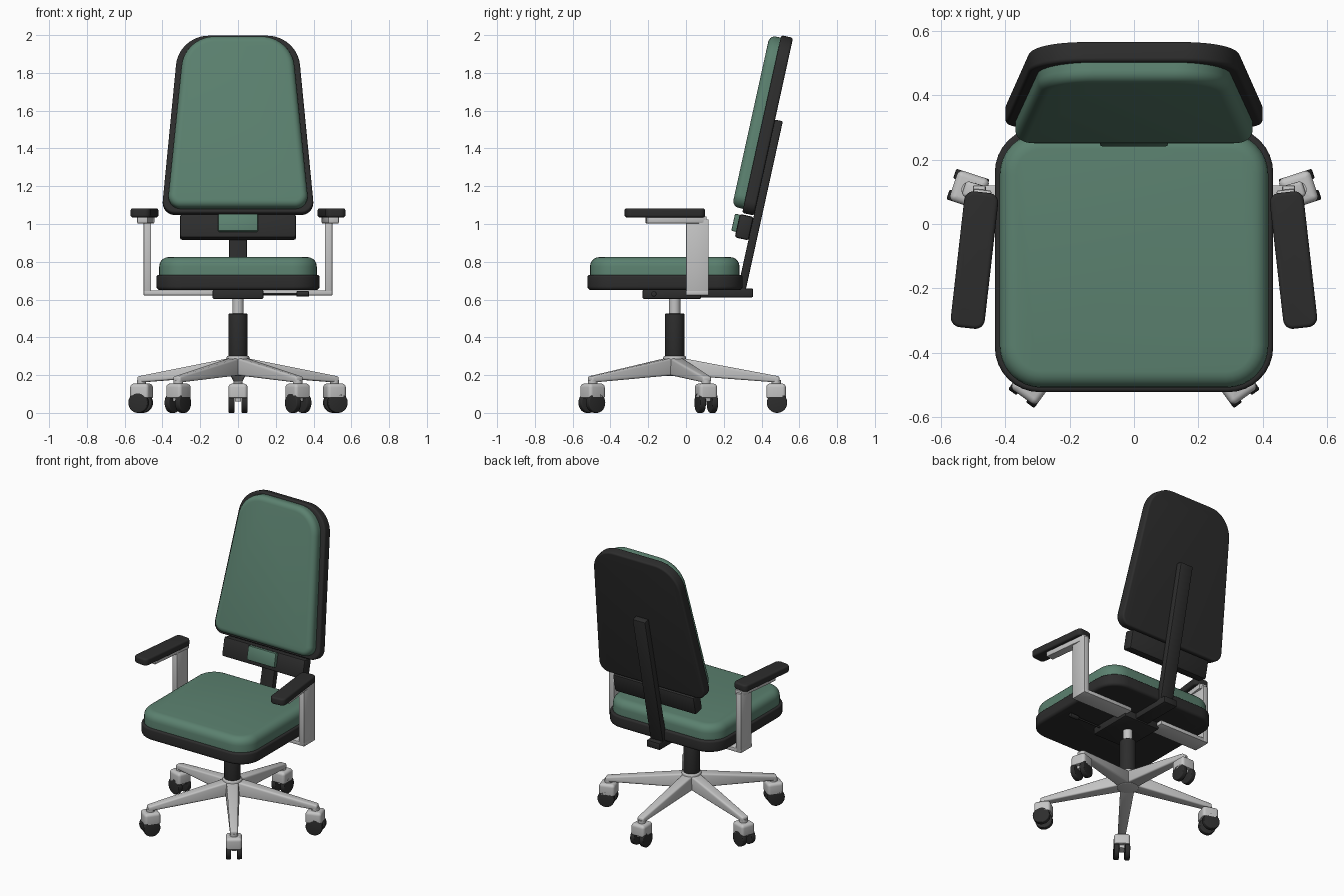
import bpy, bmesh, math
from mathutils import Matrix, Vector

if "Cube" in bpy.data.objects:
    bpy.data.objects.remove(bpy.data.objects["Cube"])


def material(name, rgb):
    m = bpy.data.materials.new(name)
    m.diffuse_color = (*rgb, 1)
    m.use_nodes = True
    m.node_tree.nodes["Principled BSDF"].inputs["Base Color"].default_value = m.diffuse_color
    return m


GREEN = material("green_fabric", (0.105, 0.22, 0.16))
BLACK = material("black_plastic", (0.026, 0.026, 0.026))
METAL = material("light_metal", (0.55, 0.55, 0.55))


def finish(name, bm, mat, matrix=Matrix()):
    bmesh.ops.recalc_face_normals(bm, faces=bm.faces)
    me = bpy.data.meshes.new(name)
    bm.to_mesh(me)
    bm.free()
    me.shade_smooth()
    me.set_sharp_from_angle(angle=math.radians(35))
    me.materials.append(mat)
    ob = bpy.data.objects.new(name, me)
    ob.matrix_world = matrix
    bpy.context.collection.objects.link(ob)
    return ob


def rounded(corners, steps=8):
    """Outline from (x, y, radius) corners, counter-clockwise."""
    pts = []
    n = len(corners)
    for i, (x, y, r) in enumerate(corners):
        p = Vector((x, y))
        a = (Vector(corners[i - 1][:2]) - p).normalized()
        b = (Vector(corners[(i + 1) % n][:2]) - p).normalized()
        half = a.angle(b) / 2
        c = p + (a + b).normalized() * r / math.sin(half)
        start = p + a * r / math.tan(half) - c
        turn = math.pi - 2 * half
        for k in range(steps + 1):
            t = turn * k / steps
            pts.append((c.x + start.x * math.cos(t) - start.y * math.sin(t),
                        c.y + start.x * math.sin(t) + start.y * math.cos(t)))
    return pts


def rect(x0, x1, y0, y1, r):
    return [(x0, y0, r), (x1, y0, r), (x1, y1, r), (x0, y1, r)]


def slab(name, corners, z0, z1, mat, top=0.0, bottom=0.0, matrix=Matrix(), steps=8):
    """Extruded rounded outline with rounded top and bottom rims."""
    bm = bmesh.new()
    f = bm.faces.new([bm.verts.new((x, y, z0)) for x, y in rounded(corners, steps)])
    ext = bmesh.ops.extrude_face_region(bm, geom=[f])["geom"]
    bmesh.ops.translate(bm, verts=[v for v in ext if isinstance(v, bmesh.types.BMVert)],
                        vec=(0, 0, z1 - z0))
    for z, w in ((z1, top), (z0, bottom)):
        if w:
            rim = [e for e in bm.edges if all(abs(v.co.z - z) < 1e-5 for v in e.verts)]
            bmesh.ops.bevel(bm, geom=rim, offset=w, segments=5, profile=0.5, affect="EDGES")
    return finish(name, bm, mat, matrix)


def box(name, xs, ys, zs, mat, bevel=0.005, matrix=Matrix()):
    bm = bmesh.new()
    bmesh.ops.create_cube(bm, size=1)
    for v in bm.verts:
        v.co = [r[0] if c < 0 else r[1] for c, r in zip(v.co, (xs, ys, zs))]
    bmesh.ops.bevel(bm, geom=bm.edges[:], offset=bevel, segments=2, profile=0.5, affect="EDGES")
    return finish(name, bm, mat, matrix)


def cylinder(name, r0, r1, z0, z1, mat, matrix=Matrix(), bevel=0.0):
    bm = bmesh.new()
    bmesh.ops.create_cone(bm, cap_ends=True, segments=32, radius1=r0, radius2=r1, depth=z1 - z0)
    bmesh.ops.translate(bm, verts=bm.verts, vec=(0, 0, (z0 + z1) / 2))
    if bevel:
        rim = [e for e in bm.edges if abs(e.verts[0].co.z - e.verts[1].co.z) < 1e-5]
        bmesh.ops.bevel(bm, geom=rim, offset=bevel, segments=3, profile=0.5, affect="EDGES")
    return finish(name, bm, mat, matrix)


# Seat
slab("seat_shell", rect(-0.432, 0.432, -0.522, 0.30, 0.14), 0.65, 0.73, BLACK, 0.012, 0.02)
slab("seat_cushion", rect(-0.417, 0.417, -0.508, 0.283, 0.13), 0.72, 0.825, GREEN, 0.05)

# Backrest, built flat and then tilted backwards
TILT = Matrix.Translation((0, 0.36, 1.045)) @ Matrix.Rotation(math.radians(90 - 12.4), 4, "X")


def back_outline(inset, low, high):
    b, t = 0.405 - inset, 0.313 - inset
    return [(-b, low, 0.065), (b, low, 0.065), (t, high, 0.175), (-t, high, 0.175)]


slab("back_shell", back_outline(0, 0, 0.963), 0, 0.064, BLACK, 0.012, 0.012, TILT, 12)
slab("back_cushion", back_outline(0.03, 0.022, 0.95), 0.06, 0.124, GREEN, 0.035, 0, TILT, 12)
box("back_spine", (-0.048, 0.048), (-0.40, 0.52), (-0.042, 0.001), BLACK, 0.006, TILT)
box("lumbar_block", (-0.307, 0.307), (-0.135, -0.008), (0.0, 0.075), BLACK, 0.012, TILT)
box("lumbar_pad", (-0.105, 0.105), (-0.105, -0.012), (0.07, 0.1), GREEN, 0.006, TILT)

# Mechanism under the seat
box("mechanism", (-0.135, 0.135), (-0.23, 0.08), (0.602, 0.655), BLACK, 0.01)
box("spine_bracket", (-0.05, 0.05), (0.05, 0.355), (0.612, 0.658), BLACK, 0.006)
AXLE = Matrix.Translation((0, -0.17, 0.63)) @ Matrix.Rotation(math.pi / 2, 4, "Y")
cylinder("lever_rod", 0.006, 0.006, 0.1, 0.33, BLACK, AXLE)
cylinder("lever_knob", 0.014, 0.014, 0.31, 0.375, BLACK, AXLE, 0.003)

# Gas column and hub
AXIS = Matrix.Translation((0, -0.06, 0))
cylinder("column_piston", 0.03, 0.03, 0.5, 0.61, METAL, AXIS)
cylinder("column_sleeve", 0.051, 0.051, 0.295, 0.525, BLACK, AXIS, 0.003)
cylinder("base_hub", 0.068, 0.06, 0.195, 0.302, METAL, AXIS, 0.008)

# Five legs with twin-wheel casters
for i in range(5):
    spin = AXIS @ Matrix.Rotation(math.pi / 2 + i * math.tau / 5, 4, "Z")
    bm = bmesh.new()
    bmesh.ops.create_cube(bm, size=1)
    for v in bm.verts:
        out, side, up = (c > 0 for c in v.co)
        if out:
            v.co = (0.555, 0.024 if side else -0.024, 0.193 if up else 0.16)
        else:
            w = 0.036 if up else 0.046
            v.co = (0.03, w if side else -w, 0.292 if up else 0.2)
    bmesh.ops.bevel(bm, geom=bm.edges[:], offset=0.01, segments=3, profile=0.5, affect="EDGES")
    finish("base_leg", bm, METAL, spin)

    caster = spin @ Matrix.Translation((0.537, 0, 0))
    cylinder("caster_stem", 0.025, 0.025, 0.14, 0.175, METAL, caster)
    slab("caster_housing", rect(-0.052, 0.052, -0.05, 0.05, 0.018), 0.08, 0.155, METAL,
         0.02, 0.004, caster, 5)
    box("caster_tongue", (-0.03, 0.03), (-0.017, 0.017), (0.06, 0.1), METAL, 0.004, caster)
    for s in (-1, 1):
        axle = (caster @ Matrix.Translation((0.005, s * 0.034, 0.054))
                @ Matrix.Rotation(math.pi / 2, 4, "X"))
        cylinder("caster_wheel", 0.054, 0.054, -0.016, 0.016, BLACK, axle, 0.005)

# Armrests on both sides, splayed outwards at the front
for s in (-1, 1):
    span = lambda a, b: tuple(sorted((s * a, s * b)))
    box("arm_bar", span(0.12, 0.5), (0.0, 0.12), (0.622, 0.648), METAL, 0.004)
    box("arm_post", span(0.46, 0.5), (0.0, 0.12), (0.622, 1.025), METAL, 0.006)
    splay = Matrix.Translation((s * 0.495, -0.112, 0)) @ Matrix.Rotation(s * math.radians(6.5), 4, "Z")
    box("arm_plate", (-0.028, 0.028), (-0.1, 0.22), (1.003, 1.04), METAL, 0.005, splay)
    slab("arm_pad", rect(-0.053, 0.053, -0.212, 0.212, 0.03), 1.035, 1.083, BLACK,
         0.012, 0.012, splay)
